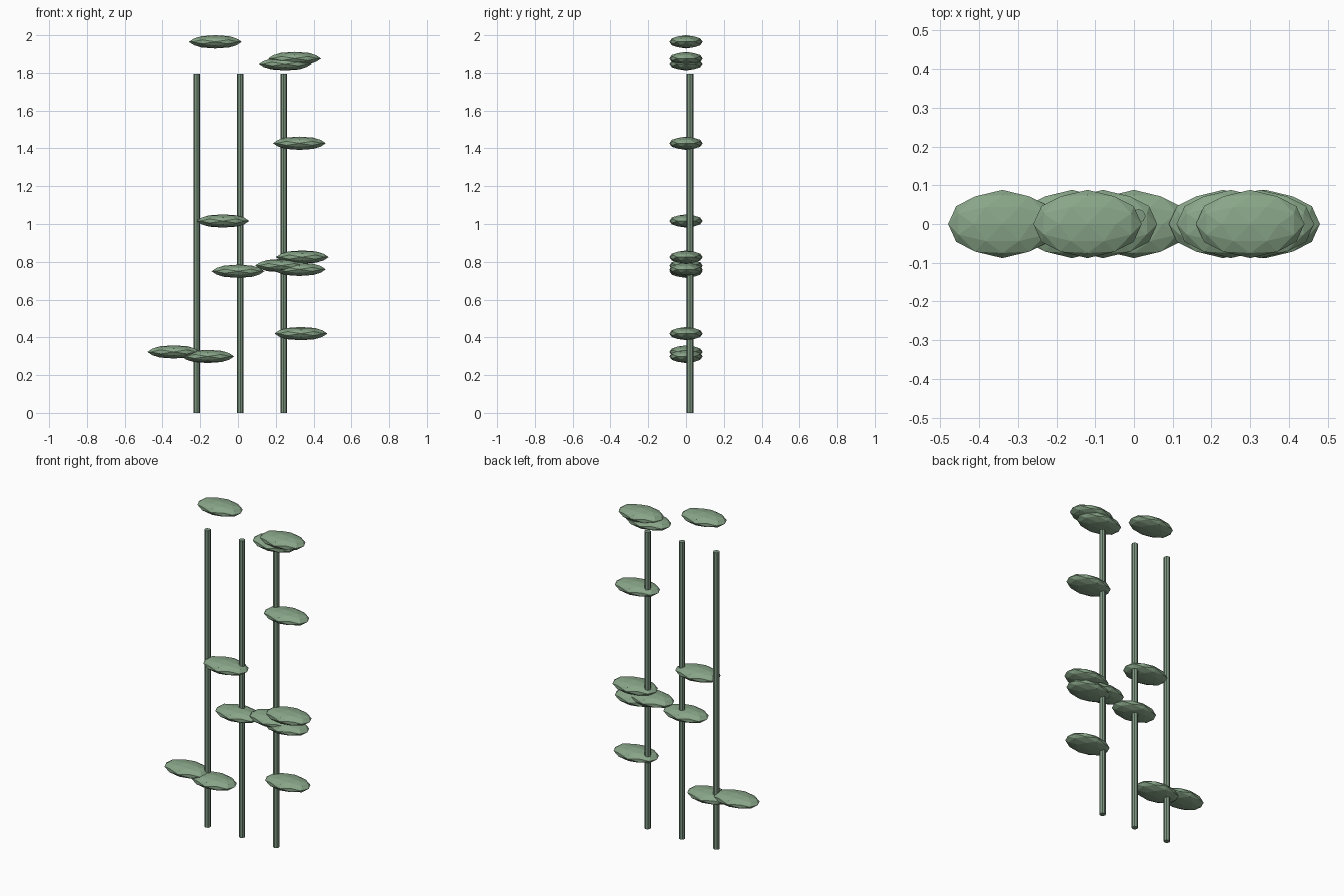
import bpy, bmesh, math
from mathutils import Vector, Matrix

if "Cube" in bpy.data.objects:
    bpy.data.objects.remove(bpy.data.objects["Cube"])

leaf_mat = bpy.data.materials.new("leaf_green")
leaf_mat.diffuse_color = (0.25, 0.38, 0.25, 1)
leaf_mat.use_nodes = True
leaf_mat.node_tree.nodes["Principled BSDF"].inputs["Base Color"].default_value = leaf_mat.diffuse_color
stem_mat = bpy.data.materials.new("stem_green")
stem_mat.diffuse_color = (0.21, 0.31, 0.22, 1)
stem_mat.use_nodes = True
stem_mat.node_tree.nodes["Principled BSDF"].inputs["Base Color"].default_value = stem_mat.diffuse_color


def finish(name, bm, mat, loc):
    bmesh.ops.recalc_face_normals(bm, faces=bm.faces)
    mesh = bpy.data.meshes.new(name)
    bm.to_mesh(mesh)
    bm.free()
    mesh.materials.append(mat)
    obj = bpy.data.objects.new(name, mesh)
    obj.location = loc
    bpy.context.collection.objects.link(obj)


def leaf(name, x, z):
    # 80-sided icosphere resting on an edge, flattened into a pad
    t = (1 + math.sqrt(5)) / 2
    base = []
    for a in (-1, 1):
        for b in (-t, t):
            base += [Vector((b, a, 0)), Vector((a, 0, b)), Vector((0, b, a))]
    mids = [(p + q) / 2 for i, p in enumerate(base) for q in base[:i]
            if (p - q).length < 2.01]
    bm = bmesh.new()
    for p in base + mids:
        bm.verts.new(p.normalized())
    bmesh.ops.convex_hull(bm, input=bm.verts)
    bmesh.ops.scale(bm, vec=(0.14, 0.088, 0.035), verts=bm.verts)
    finish(name, bm, leaf_mat, (x, 0, z))


def stem(name, x, height=1.795):
    bm = bmesh.new()
    bmesh.ops.create_cone(bm, cap_ends=True, segments=8, radius1=0.018,
                          radius2=0.018, depth=height)
    finish(name, bm, stem_mat, (x, 0.021, height / 2))


# Three upright stems
for i, x in enumerate((-0.218, 0.012, 0.242)):
    stem(f"stem_{i + 1}", x)

# Leaves scattered up the stems (x, z)
leaves = [(-0.12, 1.965), (0.30, 1.877), (0.25, 1.847), (0.325, 1.427),
          (-0.08, 1.016), (0.34, 0.825), (0.23, 0.78), (0.325, 0.76),
          (0.0, 0.75), (0.333, 0.42), (-0.34, 0.323), (-0.16, 0.299)]
for i, (x, z) in enumerate(leaves):
    leaf(f"leaf_{i + 1}", x, z)
